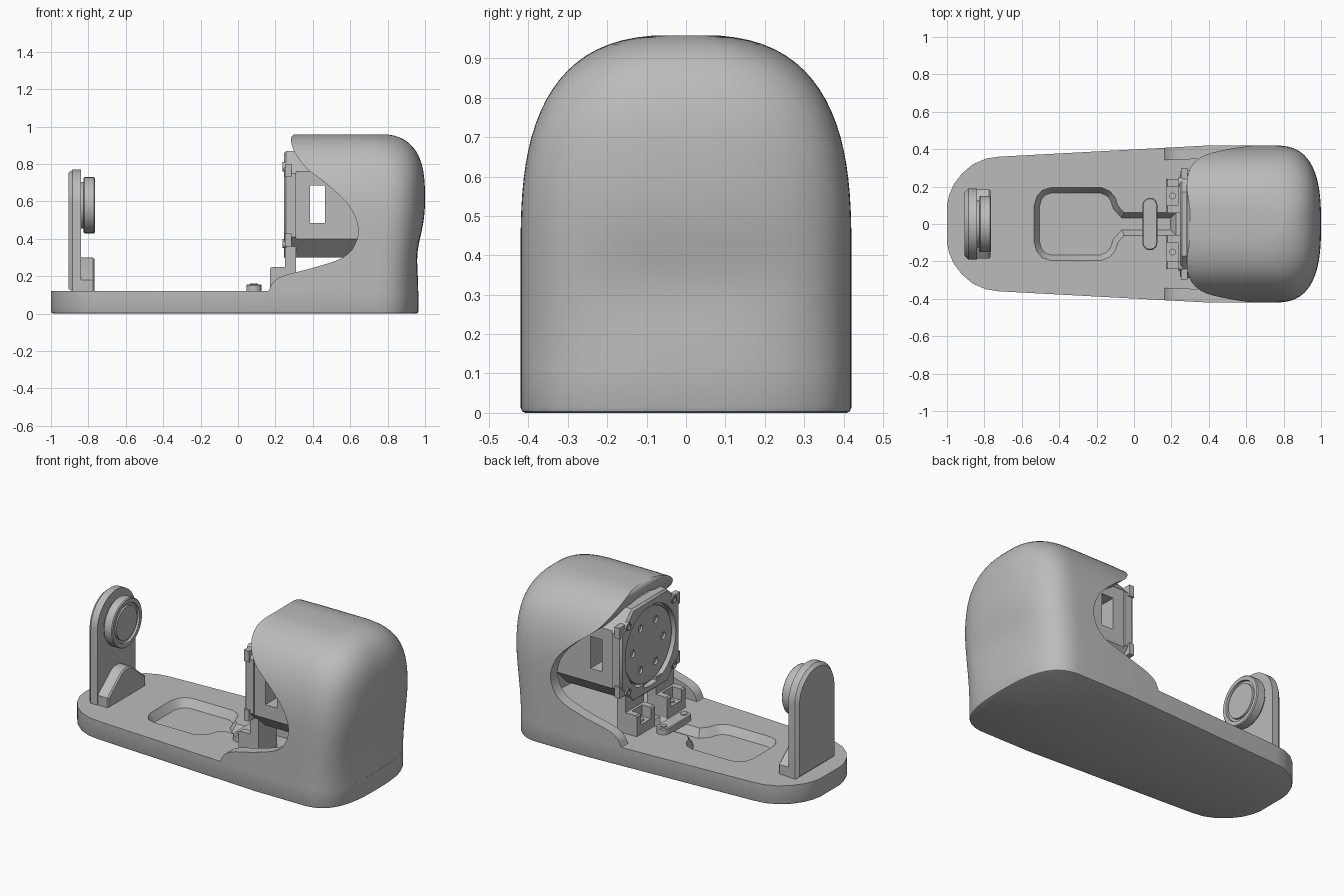
import bpy, bmesh, math
from mathutils import Vector

cube = bpy.data.objects.get("Cube")
if cube:
    bpy.data.objects.remove(cube, do_unlink=True)

grey = bpy.data.materials.new("plain grey")
grey.use_nodes = True
COLOR = (0.5, 0.5, 0.5, 1)
grey.diffuse_color = COLOR
grey.node_tree.nodes["Principled BSDF"].inputs["Base Color"].default_value = COLOR


def loft(name, rings):
    """Skin a list of equal-length 3D rings and cap both ends."""
    bm = bmesh.new()
    vs = [[bm.verts.new(p) for p in r] for r in rings]
    n = len(rings[0])
    for a, b in zip(vs, vs[1:]):
        for i in range(n):
            j = (i + 1) % n
            bm.faces.new((a[i], a[j], b[j], b[i]))
    bm.faces.new(vs[0])
    bm.faces.new(vs[-1])
    bmesh.ops.recalc_face_normals(bm, faces=bm.faces)
    me = bpy.data.meshes.new(name)
    bm.to_mesh(me)
    bm.free()
    me.materials.append(grey)
    ob = bpy.data.objects.new(name, me)
    bpy.context.collection.objects.link(ob)
    return ob


def inset(pts, d):
    """Move a closed 2D outline inward by d."""
    pts = [Vector(p) for p in pts]
    n = len(pts)
    area = sum(pts[i - 1].cross(pts[i]) for i in range(n))
    s = 1 if area > 0 else -1
    out = []
    for i in range(n):
        e = (pts[i] - pts[i - 1]).normalized()
        f = (pts[(i + 1) % n] - pts[i]).normalized()
        a, b = Vector((-e.y, e.x)), Vector((-f.y, f.x))
        out.append(pts[i] + (a + b) * s * d / (1 + a.dot(b)))
    return out


def stack(name, outline, axis, levels):
    """Extrude an outline along an axis through (position, inset) levels."""
    place = {"x": lambda p, t: (t, p[0], p[1]),
             "y": lambda p, t: (p[0], t, p[1]),
             "z": lambda p, t: (p[0], p[1], t)}[axis]
    return loft(name, [[place(p, t) for p in inset(outline, d)] for t, d in levels])


def block(name, x0, x1, y0, y1, z0, z1):
    return stack(name, [(x0, y0), (x1, y0), (x1, y1), (x0, y1)], "z", [(z0, 0), (z1, 0)])


def circle(u, v, r, n=40):
    return [(u + r * math.cos(math.tau * i / n), v + r * math.sin(math.tau * i / n))
            for i in range(n)]


def octagon(u, v, h, c):
    return [(u + a, v + b) for a, b in ((-h, c - h), (c - h, -h), (h - c, -h), (h, c - h),
                                        (h, h - c), (h - c, h), (c - h, h), (-h, h - c))]


def mirrored(half):
    """Close a y > 0 outline across the centre line."""
    return half + [(x, -y) for x, y in reversed(half) if y > 1e-5]


def smooth_path(pts, k=5):
    """Catmull-Rom curve through 2D points."""
    p = [Vector(q) for q in [pts[0]] + pts + [pts[-1]]]
    out = []
    for a, b, c, d in zip(p, p[1:], p[2:], p[3:]):
        for i in range(k):
            t = i / k
            out.append(0.5 * (2 * b + (c - a) * t + (2 * a - 5 * b + 4 * c - d) * t ** 2
                              + (3 * b - a - 3 * c + d) * t ** 3))
    return out + [p[-1]]


def cut(ob, tool):
    m = ob.modifiers.new("cut", "BOOLEAN")
    m.operation, m.solver, m.object = "DIFFERENCE", "EXACT", tool
    bpy.context.view_layer.objects.active = ob
    bpy.ops.object.modifier_apply(modifier=m.name)
    bpy.data.objects.remove(tool, do_unlink=True)


# Hood plan at a height: straight sides and a softly squared, dented rear
def half_plan(z, off=0, x0=0.1):
    t = max(0, (z - 0.4) / 0.56)
    w = 0.42 * (1 - t ** 2.8) ** (1 / 2.8)
    w = max(w - off, w * 0.6)
    s = min(1, max(0, (z - 0.1) / 0.5))
    u = max(0, (z - 0.6) / 0.36)
    back = 0.965 + 0.035 * s * s * (3 - 2 * s) - 0.25 * (1 - (1 - u ** 3) ** 0.4) - off
    pts = [(x0, w * 0.962), (0.4, w)]
    for i in range(25):
        a = math.pi / 2 * i / 24
        y = w * max(0, math.cos(a)) ** 0.714
        x = back - 0.25 + 0.25 * math.sin(a) ** 0.714
        dent = 0.02 * math.exp(-((z - 0.33) / 0.13) ** 2 - (y / 0.28) ** 4)
        pts.append((x, y if i < 24 else 0))
        if not off:
            pts[-1] = (x - dent * math.sin(a) ** 2, pts[-1][1])
    return pts


# Base slab with a sloped cable pocket
nose = [(-1, 0.1), (-0.99, 0.15), (-0.965, 0.21), (-0.92, 0.27), (-0.86, 0.32),
        (-0.79, 0.35), (-0.72, 0.36)]
base = stack("base", mirrored(nose + half_plan(0)[1:]), "z",
             [(0, 0.012), (0.004, 0.004), (0.014, 0), (0.12, 0)])
pocket = [(-0.54, 0.1), (-0.525, 0.15), (-0.495, 0.185), (-0.45, 0.2), (-0.17, 0.2),
          (-0.125, 0.18), (-0.095, 0.145), (-0.08, 0.1), (-0.05, 0.066), (0.23, 0.066)]
cut(base, stack("pocket_cutter", mirrored(pocket), "z", [(0.07, 0.035), (0.13, 0)]))

# Hood shell with a curved side opening
heights = [0.118 + 0.282 * i / 10 for i in range(10)]
heights += [0.4 + 0.5585 * math.sin(math.pi / 2 * i / 22) for i in range(23)]
hood = loft("hood", [[(x, y, z) for x, y in mirrored(half_plan(z))] for z in heights])
cavity = [[(x, y, 0.1 + (z - 0.118) * 0.94) for x, y in mirrored(half_plan(z, 0.07, 0.05))]
          for z in heights]
cut(hood, loft("cavity_cutter", cavity))
edge = smooth_path([(0.31, 0.965), (0.288, 0.948), (0.283, 0.92), (0.305, 0.86), (0.37, 0.775),
                    (0.49, 0.68), (0.595, 0.575), (0.642, 0.46), (0.62, 0.36), (0.55, 0.295),
                    (0.4, 0.245), (0.25, 0.205), (0.19, 0.17), (0.165, 0.125), (0.15, 0.1)])
cut(hood, stack("opening_cutter", edge + [Vector((0, 0.1)), Vector((0, 1.1)), Vector((0.31, 1.1))],
                "y", [(-1, 0), (1, 0)]))

# Motor body with a window through both sides
MZ = 0.58
body = stack("motor_body", octagon(0, MZ, 0.28, 0.1), "x", [(0.3, 0), (0.7, 0), (0.72, 0.02)])
cut(body, block("window_cutter", 0.385, 0.465, -0.5, 0.5, 0.485, 0.685))

# Motor front plate with a recessed round face
plate = stack("motor_plate", octagon(0, MZ, 0.29, 0.12), "x",
              [(0.245, 0.012), (0.257, 0), (0.31, 0)])
cut(plate, stack("face_cutter", circle(0, MZ, 0.25), "x", [(0.2, 0), (0.28, 0)]))
face = stack("motor_face", circle(0, MZ, 0.235), "x", [(0.29, 0), (0.266, 0), (0.262, 0.004)])
for i in range(6):
    a = math.tau * i / 6
    hole = circle(0.15 * math.cos(a), MZ + 0.15 * math.sin(a), 0.022, 16)
    cut(face, stack("hole_cutter", hole, "x", [(0.2, 0), (0.275, 0)]))

# Mount legs, feet, screws and side ears
for side, s in (("left", 1), ("right", -1)):
    y0, y1 = sorted((0.06 * s, 0.24 * s))
    block("mount_leg_" + side, 0.25, 0.31, y0, y1, 0.115, 0.36)
    foot = [(0.172, 0.115), (0.25, 0.115), (0.25, 0.25), (0.18, 0.25), (0.172, 0.24)]
    ob = stack("mount_foot_" + side, foot, "y", [(y0, 0), (y1, 0)])
    cut(ob, block("notch_cutter", 0.16, 0.235, *sorted((0.1 * s, 0.2 * s)), 0.18, 0.3))
    stack("foot_screw_" + side, circle(0.207, 0.15 * s, 0.018, 16), "z", [(0.17, 0), (0.19, 0)])
    for z in (0.395, 0.765):
        ear = "lower" if z < MZ else "upper"
        block(f"{ear}_ear_{side}", 0.25, 0.285, *sorted((0.2 * s, 0.3 * s)), z - 0.035, z + 0.035)
        stack(f"{ear}_screw_{side}", circle(0.225 * s, z + (-0.02 if z < MZ else 0.02), 0.025, 20),
              "x", [(0.26, 0), (0.237, 0), (0.237, 0.008), (0.245, 0.008)])

# Cable clamp bar with two screws
bar = [(0.085 + 0.04 * math.cos(math.pi * i / 12), 0.1 + 0.04 * math.sin(math.pi * i / 12))
       for i in range(13)]
stack("cable_clamp", bar + [(x, -y) for x, y in reversed(bar)], "z",
      [(0.115, 0), (0.152, 0), (0.157, 0.005)])
for side, y in (("left", 0.1), ("right", -0.1)):
    stack("clamp_screw_" + side, circle(0.085, y, 0.02, 16), "z", [(0.15, 0), (0.162, 0)])

# Round-topped support post with chamfered outer rim
arch = [(0.19 * math.cos(math.pi * i / 32), MZ + 0.19 * math.sin(math.pi * i / 32))
        for i in range(33)]
stack("support_post", arch + [(-0.19, 0.115), (0.19, 0.115)], "x",
      [(-0.905, 0.018), (-0.885, 0), (-0.84, 0)])

# Idler disc with concentric grooves
stack("idler_disc", circle(0, MZ, 0.15, 64), "x",
      [(-0.85, 0.025), (-0.825, 0.025), (-0.825, 0.004), (-0.82, 0), (-0.77, 0), (-0.765, 0.005),
       (-0.765, 0.028), (-0.778, 0.03), (-0.778, 0.045), (-0.768, 0.047)])

# Peaked gusset foot of the post
gusset = [(0.185, 0.115), (0.185, 0.18), (0.05, 0.29), (0.025, 0.3)]
stack("post_gusset", gusset + [(-y, z) for y, z in reversed(gusset)], "x",
      [(-0.85, 0), (-0.775, 0), (-0.767, 0.008)])

# Smooth shading with sharp corners kept
for ob in bpy.context.collection.objects:
    if ob.type == "MESH" and grey.name in ob.data.materials:
        bpy.ops.object.select_all(action="DESELECT")
        ob.select_set(True)
        bpy.context.view_layer.objects.active = ob
        bpy.ops.object.shade_smooth_by_angle(angle=math.radians(32))
